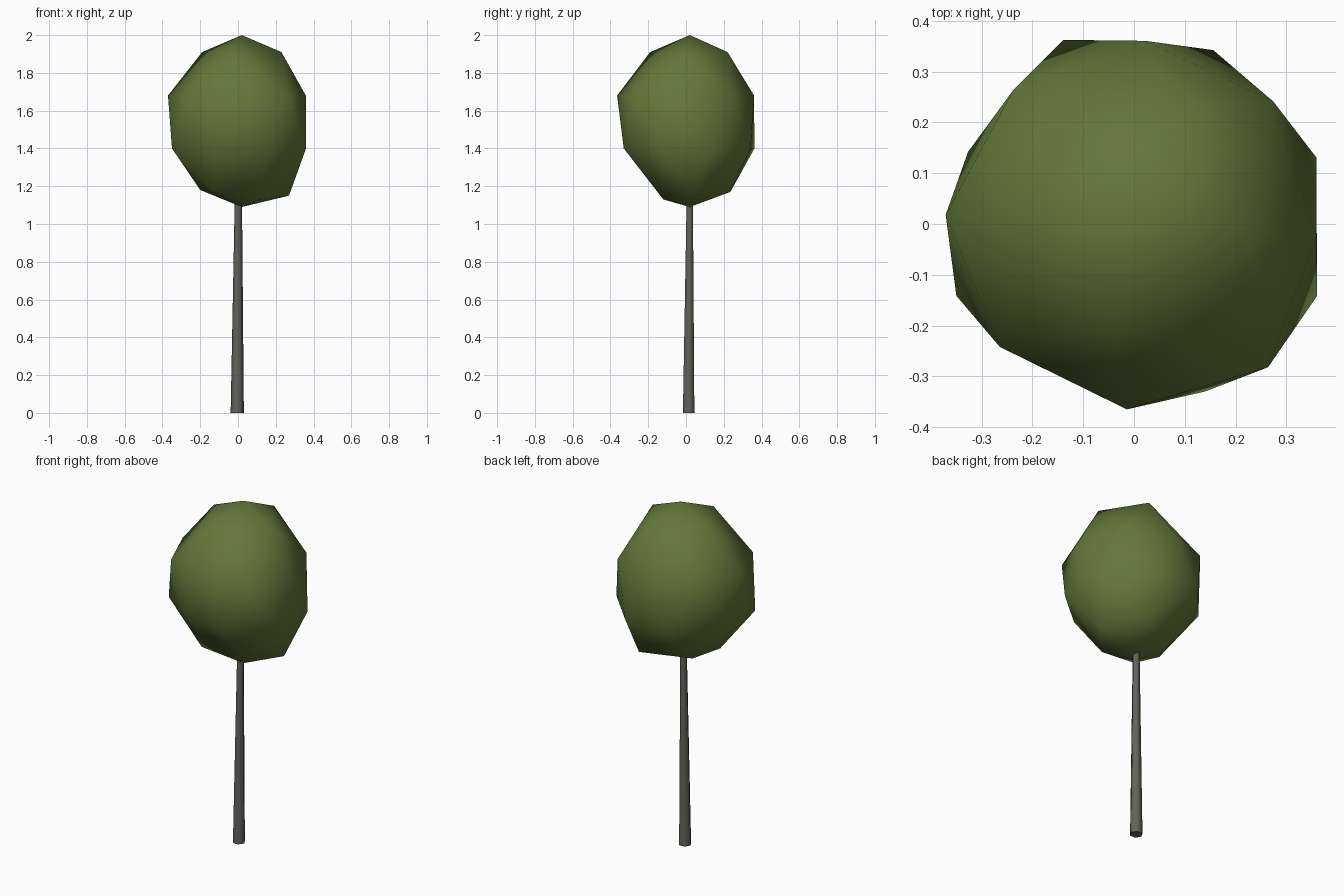
import bpy, bmesh
from math import cos, sin, radians

if "Cube" in bpy.data.objects:
    bpy.data.objects.remove(bpy.data.objects["Cube"])


def material(name, rgb):
    mat = bpy.data.materials.new(name)
    mat.use_nodes = True
    mat.diffuse_color = (*rgb, 1)
    mat.node_tree.nodes["Principled BSDF"].inputs["Base Color"].default_value = (*rgb, 1)
    return mat


def finish(bm, name, mat, smooth_angle):
    bmesh.ops.recalc_face_normals(bm, faces=bm.faces)
    mesh = bpy.data.meshes.new(name)
    bm.to_mesh(mesh)
    bm.free()
    mesh.materials.append(mat)
    obj = bpy.data.objects.new(name, mesh)
    bpy.context.collection.objects.link(obj)
    bpy.ops.object.select_all(action='DESELECT')
    obj.select_set(True)
    bpy.context.view_layer.objects.active = obj
    bpy.ops.object.shade_smooth_by_angle(angle=radians(smooth_angle))
    return obj


def ring(bm, radii, z, start, step):
    """Irregular ring of points, one radius per step."""
    for i, r in enumerate(radii):
        a = radians(start + i * step)
        bm.verts.new((r * cos(a), r * sin(a), z))


leaf_green = material("leaf green", (0.127, 0.187, 0.042))
bark_grey = material("bark grey", (0.125, 0.12, 0.105))

# Leafy crown: faceted hull around uneven rings of points
crown = bmesh.new()
for pole in ((0.02, 0.02, 2.0), (0.02, 0.02, 1.09)):
    crown.verts.new(pole)
for x, y in ((0.23, -0.02), (0.08, 0.22), (-0.19, 0.05), (-0.045, -0.19)):
    crown.verts.new((x, y, 1.91))
ring(crown, (0.36, 0.365, 0.361, 0.355, 0.371, 0.358, 0.365, 0.386), 1.68, -4, 45.3)
ring(crown, (0.382, 0.376, 0.388, 0.356, 0.377, 0.325, 0.358, 0.387), 1.4, 20, 45.5)
for x, y, z in ((0.27, 0.04, 1.15), (0.14, 0.235, 1.17), (-0.14, 0.14, 1.17),
                (-0.2, -0.03, 1.18), (-0.13, -0.15, 1.17), (0.12, -0.12, 1.13)):
    crown.verts.new((x, y, z))
hull = bmesh.ops.convex_hull(crown, input=crown.verts)
loose = [v for v in crown.verts if not v.link_faces]
bmesh.ops.delete(crown, geom=loose, context='VERTS')
finish(crown, "crown", leaf_green, 180)

# Slender trunk: tapered and leaning slightly
trunk = bmesh.new()
sides = 6
levels = []
for x, y, z, r in ((-0.004, 0.014, 0.0, 0.035), (0.002, 0.02, 1.14, 0.019)):
    levels.append([trunk.verts.new((x + r * cos(radians(60 * i)),
                                    y + r * sin(radians(60 * i)), z)) for i in range(sides)])
low, high = levels
for i in range(sides):
    j = (i + 1) % sides
    trunk.faces.new((low[i], low[j], high[j], high[i]))
trunk.faces.new(low)
trunk.faces.new(high)
finish(trunk, "trunk", bark_grey, 65)
